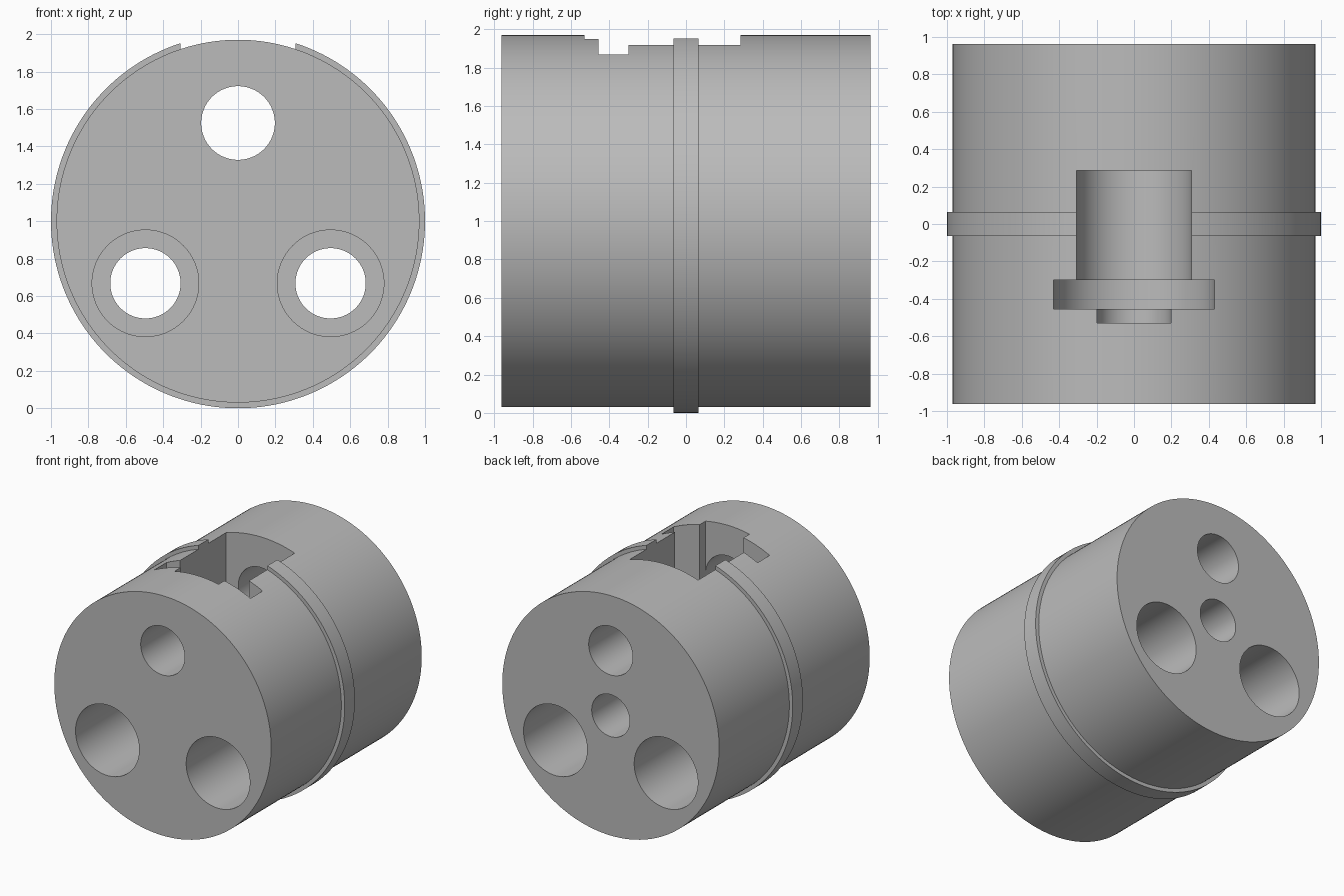
import bpy, bmesh, math

if "Cube" in bpy.data.objects:
    bpy.data.objects.remove(bpy.data.objects["Cube"], do_unlink=True)

AXIS_Z = 1.0       # height of the drum axis
PORT_Z = 1.525     # height of the upper bore
SEGS = 96


def arc(cx, cz, r, start=0.0, sweep=2 * math.pi, n=SEGS):
    """Points on an arc in the xz plane; a full circle is not closed twice."""
    count = n if sweep >= 2 * math.pi else n + 1
    return [(cx + r * math.cos(start + sweep * i / n),
             cz + r * math.sin(start + sweep * i / n)) for i in range(count)]


def prism(name, outline, y0, y1):
    """Extrude an xz outline along y."""
    bm = bmesh.new()
    face = bm.faces.new([bm.verts.new((x, y0, z)) for x, z in outline])
    grown = bmesh.ops.extrude_face_region(bm, geom=[face])["geom"]
    verts = [g for g in grown if isinstance(g, bmesh.types.BMVert)]
    bmesh.ops.translate(bm, verts=verts, vec=(0, y1 - y0, 0))
    bmesh.ops.recalc_face_normals(bm, faces=bm.faces)
    mesh = bpy.data.meshes.new(name)
    bm.to_mesh(mesh)
    bm.free()
    obj = bpy.data.objects.new(name, mesh)
    bpy.context.collection.objects.link(obj)
    return obj


def u_slot(r):
    """Round-bottomed slot open at the top."""
    return arc(0, PORT_Z, r, math.pi, math.pi, SEGS // 2) + [(r, 2.2), (-r, 2.2)]


# Drum with raised middle band, turned from one half profile
bm = bmesh.new()
profile = [(0, -.962), (.97, -.962), (.97, -.065), (1, -.065),
           (1, .065), (.97, .065), (.97, .962), (0, .962)]
verts = [bm.verts.new((r, y, AXIS_Z)) for r, y in profile]
edges = [bm.edges.new(pair) for pair in zip(verts, verts[1:])]
bmesh.ops.spin(bm, geom=verts + edges, cent=(0, 0, AXIS_Z), axis=(0, 1, 0),
               angle=2 * math.pi, steps=160, use_duplicate=False)
bmesh.ops.remove_doubles(bm, verts=bm.verts, dist=1e-4)
bmesh.ops.dissolve_limit(bm, angle_limit=.001, verts=bm.verts, edges=bm.edges)
bmesh.ops.recalc_face_normals(bm, faces=bm.faces)
mesh = bpy.data.meshes.new("banded_drum")
bm.to_mesh(mesh)
bm.free()
drum = bpy.data.objects.new("banded_drum", mesh)
bpy.context.collection.objects.link(drum)

# Upper through bore and blind rear centre bore
cutters = [prism("upper_bore", arc(0, PORT_Z, .197), -1.2, 1.2),
           prism("rear_centre_bore", arc(0, AXIS_Z, .17), 0, 1.2)]

# Stepped pocket open at the top
r = .197
cutters += [prism("pocket_body", u_slot(.308), -.4, .285),
            prism("pocket_flange", u_slot(.43), -.455, -.3),
            prism("pocket_nose", [(-r, PORT_Z), (r, PORT_Z), (r, 2.2), (-r, 2.2)], -.53, -.4)]

# Lower bores, counterbored from both ends
for side in (-1, 1):
    x, z = side * .495, .668
    cutters.append(prism("lower_bore", arc(x, z, .188), -1.2, 1.2))
    for end in (-1, 1):
        cutters.append(prism("counterbore", arc(x, z, .285), end * .1, end * 1.2))

bpy.context.view_layer.objects.active = drum
for cutter in cutters:
    cutter.hide_render = True
    mod = drum.modifiers.new(cutter.name, "BOOLEAN")
    mod.operation = "DIFFERENCE"
    mod.solver = "EXACT"
    mod.object = cutter
    bpy.ops.object.modifier_apply(modifier=mod.name)
    bpy.data.objects.remove(cutter, do_unlink=True)

# Plain grey finish
grey = bpy.data.materials.new("plain_grey")
grey.use_nodes = True
colour = (.5, .5, .5, 1)
grey.diffuse_color = colour
grey.node_tree.nodes["Principled BSDF"].inputs["Base Color"].default_value = colour
drum.data.materials.clear()
drum.data.materials.append(grey)

bpy.ops.object.select_all(action="DESELECT")
drum.select_set(True)
bpy.ops.object.shade_smooth_by_angle(angle=math.radians(30))
